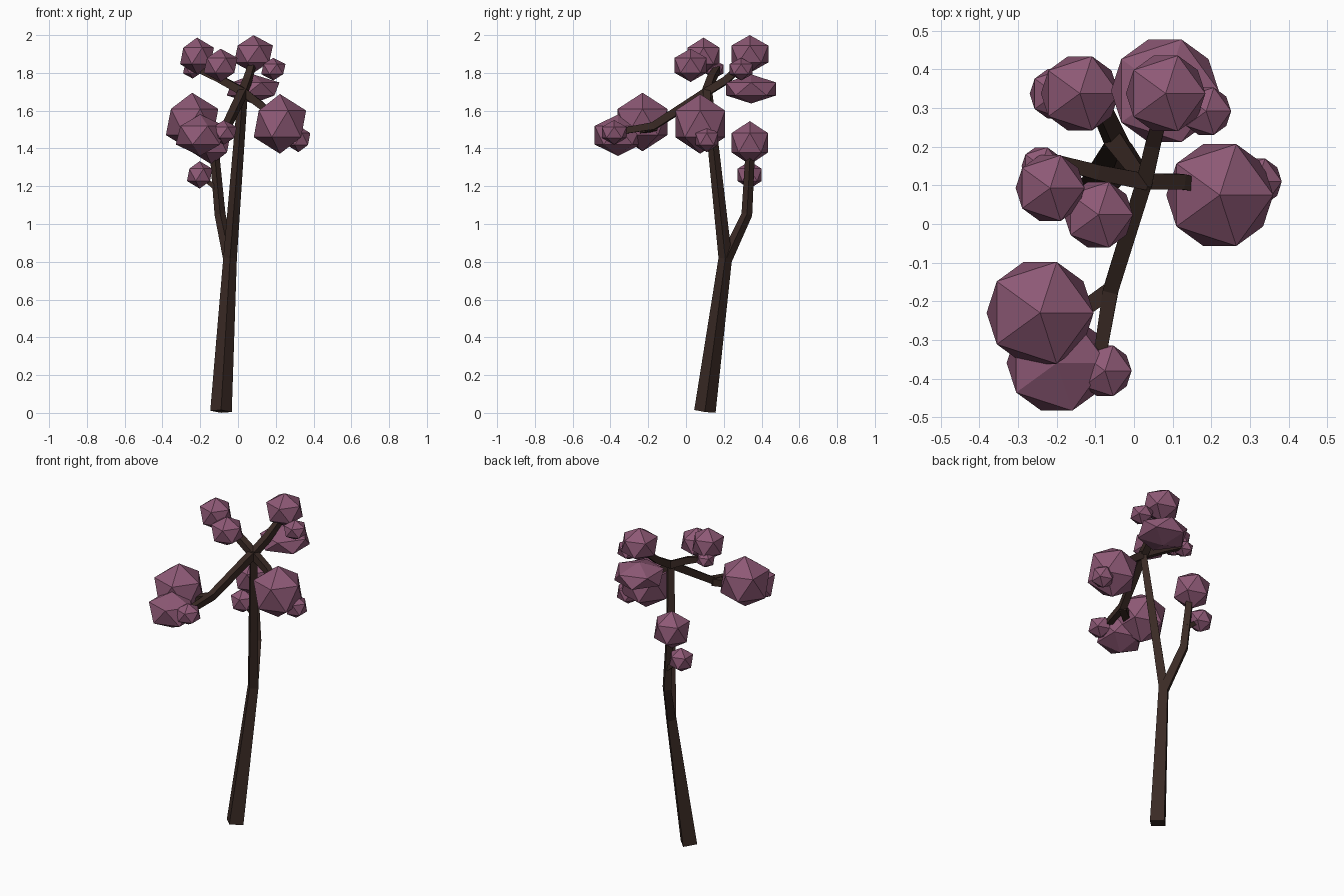
import bpy, bmesh
from math import cos, sin, pi
from mathutils import Vector, Matrix

if "Cube" in bpy.data.objects:
    bpy.data.objects.remove(bpy.data.objects["Cube"])


def material(name, color):
    m = bpy.data.materials.new(name)
    m.diffuse_color = (*color, 1)
    m.use_nodes = True
    m.node_tree.nodes["Principled BSDF"].inputs["Base Color"].default_value = m.diffuse_color
    return m


BARK = material("bark", (0.042, 0.023, 0.018))
LEAF = material("foliage", (0.27, 0.10, 0.18))


def finish(bm, name, mat):
    bmesh.ops.recalc_face_normals(bm, faces=bm.faces)
    me = bpy.data.meshes.new(name)
    bm.to_mesh(me)
    bm.free()
    me.materials.append(mat)
    ob = bpy.data.objects.new(name, me)
    bpy.context.collection.objects.link(ob)
    return ob


def limb(name, path, radii, ref, phase):
    """Four-sided tapered tube along a path."""
    pts = [Vector(p) for p in path]
    bm = bmesh.new()
    rings = []
    for i, (p, r) in enumerate(zip(pts, radii)):
        a, b = pts[max(i - 1, 0)], pts[min(i + 1, len(pts) - 1)]
        t = (b - a).normalized()
        u = (ref - t * ref.dot(t)).normalized()
        v = t.cross(u)
        rings.append([bm.verts.new(p + r * (u * cos(phase + k * pi / 2) + v * sin(phase + k * pi / 2)))
                      for k in range(4)])
    for lo, hi in zip(rings, rings[1:]):
        for k in range(4):
            j = (k + 1) % 4
            bm.faces.new((lo[k], lo[j], hi[j], hi[k]))
    bm.faces.new(rings[0][::-1])
    bm.faces.new(rings[-1])
    return finish(bm, name, BARK)


def clump(name, x, y, z, rxy, rz):
    """Faceted foliage ball, one vertex pointing up."""
    bm = bmesh.new()
    bmesh.ops.create_icosphere(bm, subdivisions=1, radius=1,
                               matrix=Matrix.Translation((x, y, z)) @ Matrix.Diagonal((rxy, rxy, rz, 1)))
    return finish(bm, name, LEAF)


X, Z = Vector((1, 0, 0)), Vector((0, 0, 1))
HUB = (0.027, 0.11, 1.70)

# Trunk and the tall rear fork
limb("trunk", [(-0.09, 0.10, 0.008), (-0.042, 0.208, 0.82), (0.027, 0.112, 1.71)],
     [0.057, 0.036, 0.026], X, 0)
limb("rear_fork", [(-0.042, 0.205, 0.80), (-0.095, 0.322, 1.05), (-0.125, 0.34, 1.38)],
     [0.034, 0.029, 0.025], X, 0)
limb("rear_twig", [(-0.105, 0.335, 1.18), (-0.19, 0.335, 1.25)], [0.02, 0.015], Z, pi / 4)

# Crown branches spreading from the trunk top
branches = {
    "front_branch": [HUB, (-0.06, -0.17, 1.52), (-0.09, -0.35, 1.49)],
    "front_twig": [(-0.06, -0.17, 1.515), (-0.20, -0.27, 1.49)],
    "back_branch": [HUB, (0.05, 0.21, 1.76), (0.08, 0.32, 1.86)],
    "right_branch": [HUB, (0.12, 0.11, 1.63), (0.21, 0.09, 1.55)],
    "left_branch": [HUB, (-0.10, 0.135, 1.77), (-0.21, 0.165, 1.82)],
}
for name, path in branches.items():
    limb(name, path, [0.03, 0.028, 0.023][:len(path)], Z, pi / 4)

# Foliage: x, y, z, horizontal radius, vertical radius
clumps = {
    "front_foliage": [(-0.243, -0.23, 1.54, 0.155, 0.155), (-0.20, -0.36, 1.47, 0.145, 0.11),
                      (-0.075, -0.38, 1.485, 0.077, 0.065)],
    "back_foliage": [(0.082, 0.338, 1.90, 0.115, 0.10), (0.187, 0.292, 1.82, 0.072, 0.06),
                     (0.08, 0.345, 1.715, 0.156, 0.077)],
    "right_foliage": [(0.222, 0.075, 1.53, 0.155, 0.158), (0.32, 0.11, 1.45, 0.07, 0.07)],
    "left_foliage": [(-0.217, 0.093, 1.89, 0.10, 0.097), (-0.092, 0.024, 1.84, 0.10, 0.088),
                     (-0.24, 0.15, 1.82, 0.057, 0.05)],
    "rear_foliage": [(-0.14, 0.338, 1.43, 0.113, 0.115), (-0.203, 0.337, 1.26, 0.075, 0.073)],
}
for group, balls in clumps.items():
    for i, b in enumerate(balls):
        clump(f"{group}_{i + 1}", *b)
